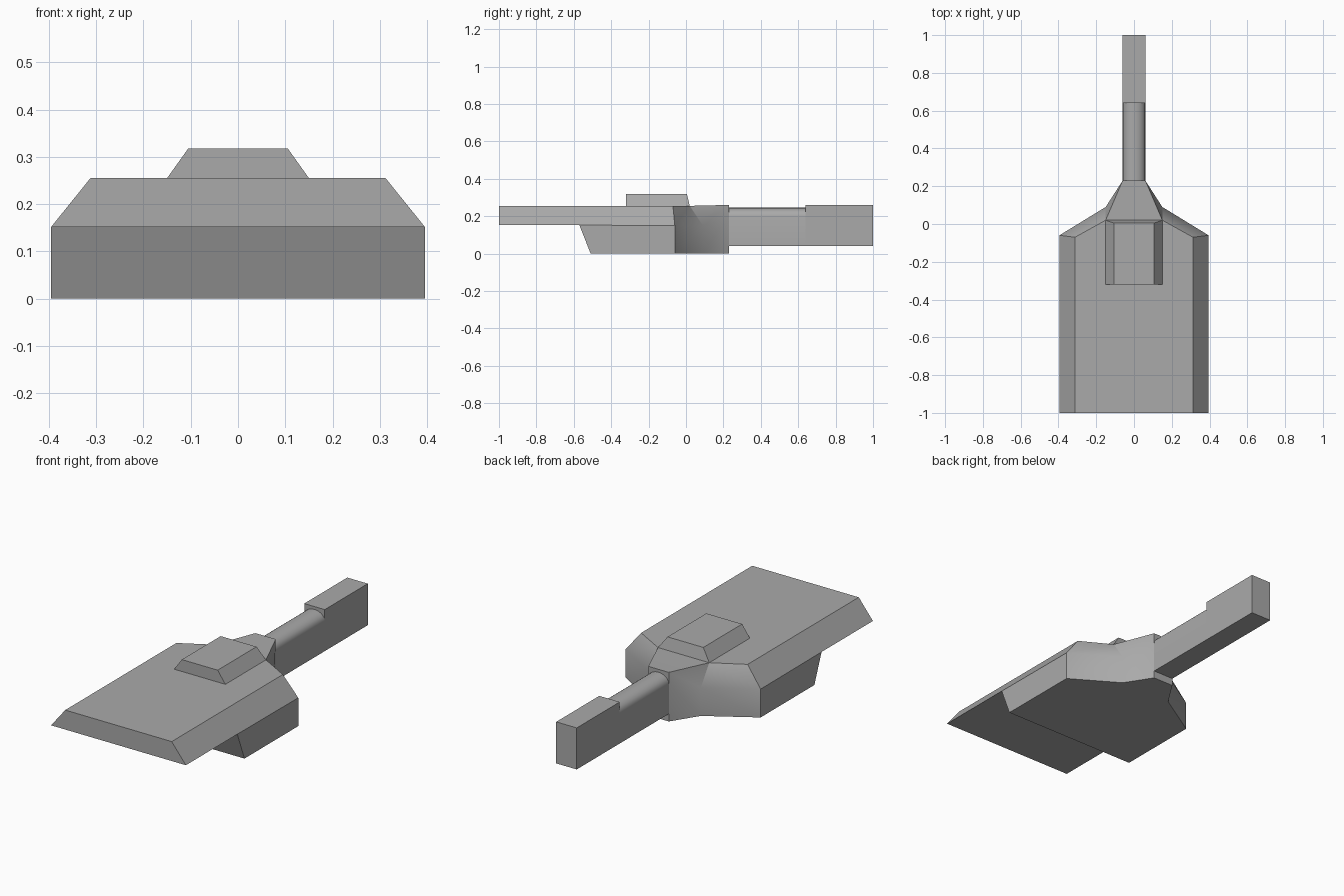
import bpy
import bmesh
from math import cos, sin, pi, radians

default = bpy.data.objects.get("Cube")
if default:
    bpy.data.objects.remove(default, do_unlink=True)

grey = bpy.data.materials.new("plain grey")
grey.use_nodes = True
colour = (0.4, 0.4, 0.4, 1)
grey.diffuse_color = colour
grey.node_tree.nodes["Principled BSDF"].inputs["Base Color"].default_value = colour


def finish(name, bm):
    bmesh.ops.recalc_face_normals(bm, faces=bm.faces[:])
    mesh = bpy.data.meshes.new(name)
    bm.to_mesh(mesh)
    bm.free()
    mesh.materials.append(grey)
    obj = bpy.data.objects.new(name, mesh)
    bpy.context.collection.objects.link(obj)
    bpy.ops.object.select_all(action="DESELECT")
    obj.select_set(True)
    bpy.context.view_layer.objects.active = obj
    bpy.ops.object.shade_smooth_by_angle(angle=radians(30))
    return obj


def mirrored(bm, points):
    """Vertices for the left side and their mirror on the right."""
    return [[bm.verts.new((s * x, y, z)) for x, y, z in points] for s in (1, -1)]


def bridge(bm, pair, i, j):
    """Face across the middle between two points and their mirrors."""
    left, right = pair
    bm.faces.new((left[i], left[j], right[j], right[i]))


def prism(name, section, y0, y1):
    """Extrude an (x, z) section along y."""
    bm = bmesh.new()
    ends = [[bm.verts.new((x, y, z)) for x, z in section] for y in (y0, y1)]
    for end in ends:
        bm.faces.new(end)
    n = len(section)
    for i in range(n):
        j = (i + 1) % n
        bm.faces.new((ends[0][i], ends[0][j], ends[1][j], ends[1][i]))
    return finish(name, bm)


# Body: overhanging front plate, lower hull and tapered neck
bm = bmesh.new()
low = mirrored(bm, [(.395, -.51, 0), (.395, -.06, 0), (.15, .09, 0), (.06, .23, 0)])
mid = mirrored(bm, [(.395, -.57, .152), (.395, -.06, .15), (.15, .09, .15), (.06, .23, .2)])
top = mirrored(bm, [(.312, -1, .255), (.312, -.07, .255), (.15, .02, .255), (.06, .23, .26)])
lip = mirrored(bm, [(.395, -1, .152)])
for i in range(3):
    bridge(bm, low, i, i + 1)
    bridge(bm, top, i, i + 1)
    for s in range(2):
        bm.faces.new((low[s][i], low[s][i + 1], mid[s][i + 1], mid[s][i]))
        if i:
            bm.faces.new((mid[s][i], mid[s][i + 1], top[s][i + 1], top[s][i]))
for s in range(2):
    bm.faces.new((lip[s][0], mid[s][0], mid[s][1], top[s][1], top[s][0]))
for a, b, k in ((lip, top, 0), (lip, mid, 0), (mid, low, 0), (mid, low, 3), (mid, top, 3)):
    bm.faces.new((a[0][k], b[0][k], b[1][k], a[1][k]))
finish("body", bm)

# Raised block on the deck
bm = bmesh.new()
base = mirrored(bm, [(.15, -.32, .255), (.15, .02, .255)])
roof = mirrored(bm, [(.105, -.32, .318), (.105, .005, .318)])
bridge(bm, roof, 0, 1)
for k in range(2):
    bm.faces.new((base[0][k], base[1][k], roof[1][k], roof[0][k]))
    bm.faces.new((base[k][0], base[k][1], roof[k][1], roof[k][0]))
finish("raised_block", bm)

# Tail: round-topped bar ending in a taller square block
arc = [(.06 * cos(pi * i / 10), .2 + .045 * sin(pi * i / 10)) for i in range(11)]
prism("tail_bar", [(-.06, .04), (.06, .04)] + arc, .23, .64)
prism("tail_end", [(-.06, .04), (.06, .04), (.06, .26), (-.06, .26)], .64, 1)
